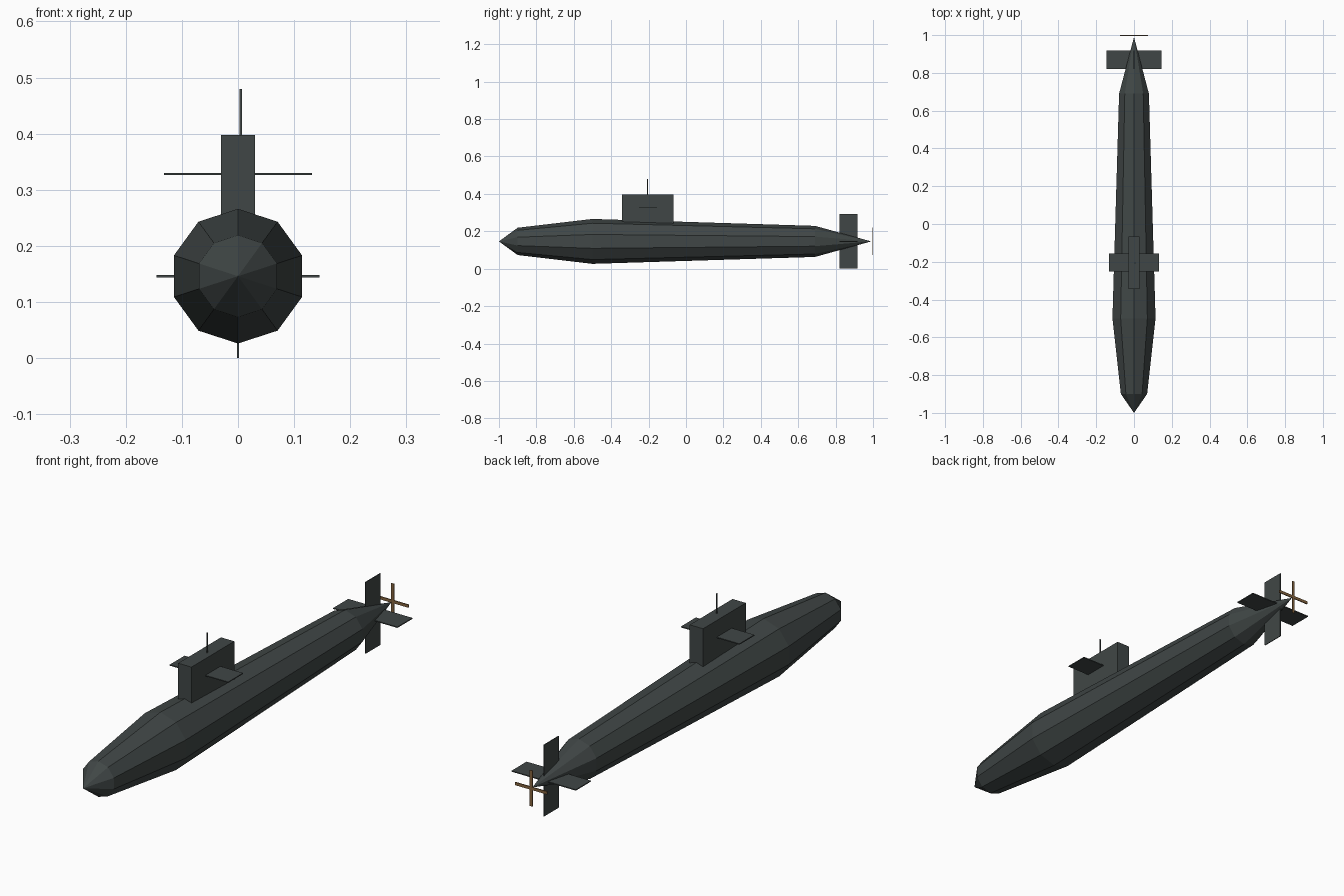
import bpy, bmesh
from math import sin, cos, pi

cube = bpy.data.objects.get("Cube")
if cube:
    bpy.data.objects.remove(cube, do_unlink=True)

AXIS_Z = 0.146  # height of the hull centreline


def material(name, rgb):
    m = bpy.data.materials.new(name)
    m.use_nodes = True
    m.diffuse_color = (*rgb, 1)
    m.node_tree.nodes["Principled BSDF"].inputs["Base Color"].default_value = (*rgb, 1)
    return m


dark_grey = material("dark_grey", (0.051, 0.062, 0.061))
bronze = material("bronze", (0.24, 0.13, 0.05))


def finish(name, bm, mat):
    bmesh.ops.recalc_face_normals(bm, faces=bm.faces)
    mesh = bpy.data.meshes.new(name)
    bm.to_mesh(mesh)
    bm.free()
    mesh.materials.append(mat)
    obj = bpy.data.objects.new(name, mesh)
    bpy.context.collection.objects.link(obj)
    return obj


def box(name, lo, hi, mat=dark_grey):
    bm = bmesh.new()
    bmesh.ops.create_cube(bm, size=1)
    for v in bm.verts:
        v.co = [(a + b) / 2 + c * (b - a) for a, b, c in zip(lo, hi, v.co)]
    return finish(name, bm, mat)


# Hull: ten-sided rings between a pointed bow and a pointed stern
SIDES = 10
bm = bmesh.new()
rings = []
for y, r in [(-0.9, 0.073), (-0.5, 0.12), (0.69, 0.083)]:
    rings.append([bm.verts.new((r * sin(2 * pi * i / SIDES), y,
                                AXIS_Z + r * cos(2 * pi * i / SIDES)))
                  for i in range(SIDES)])
bow = bm.verts.new((0, -1, AXIS_Z))
stern = bm.verts.new((0, 0.99, AXIS_Z))
for i in range(SIDES):
    j = (i + 1) % SIDES
    bm.faces.new((bow, rings[0][i], rings[0][j]))
    bm.faces.new((stern, rings[-1][i], rings[-1][j]))
    for a, b in zip(rings, rings[1:]):
        bm.faces.new((a[i], a[j], b[j], b[i]))
finish("hull", bm, dark_grey)

# Conning tower with its diving planes and mast
box("tower", (-0.03, -0.343, 0.2), (0.03, -0.067, 0.398))
box("tower_planes", (-0.132, -0.252, 0.326), (0.132, -0.156, 0.33))
box("mast", (0.003, -0.208, 0.39), (0.007, -0.204, 0.48))

# Stern planes and rudder
box("stern_planes", (-0.145, 0.821, 0.144), (0.145, 0.918, 0.148))
box("rudder", (-0.0015, 0.821, 0), (0.0015, 0.918, 0.292))

# Propeller: two crossed flat blades
R, W = 0.073, 0.006
box("propeller_blade_horizontal", (-R, 0.996, AXIS_Z - W), (R, 1, AXIS_Z + W), bronze)
box("propeller_blade_vertical", (-W, 0.9965, AXIS_Z - R), (W, 0.9995, AXIS_Z + R), bronze)
